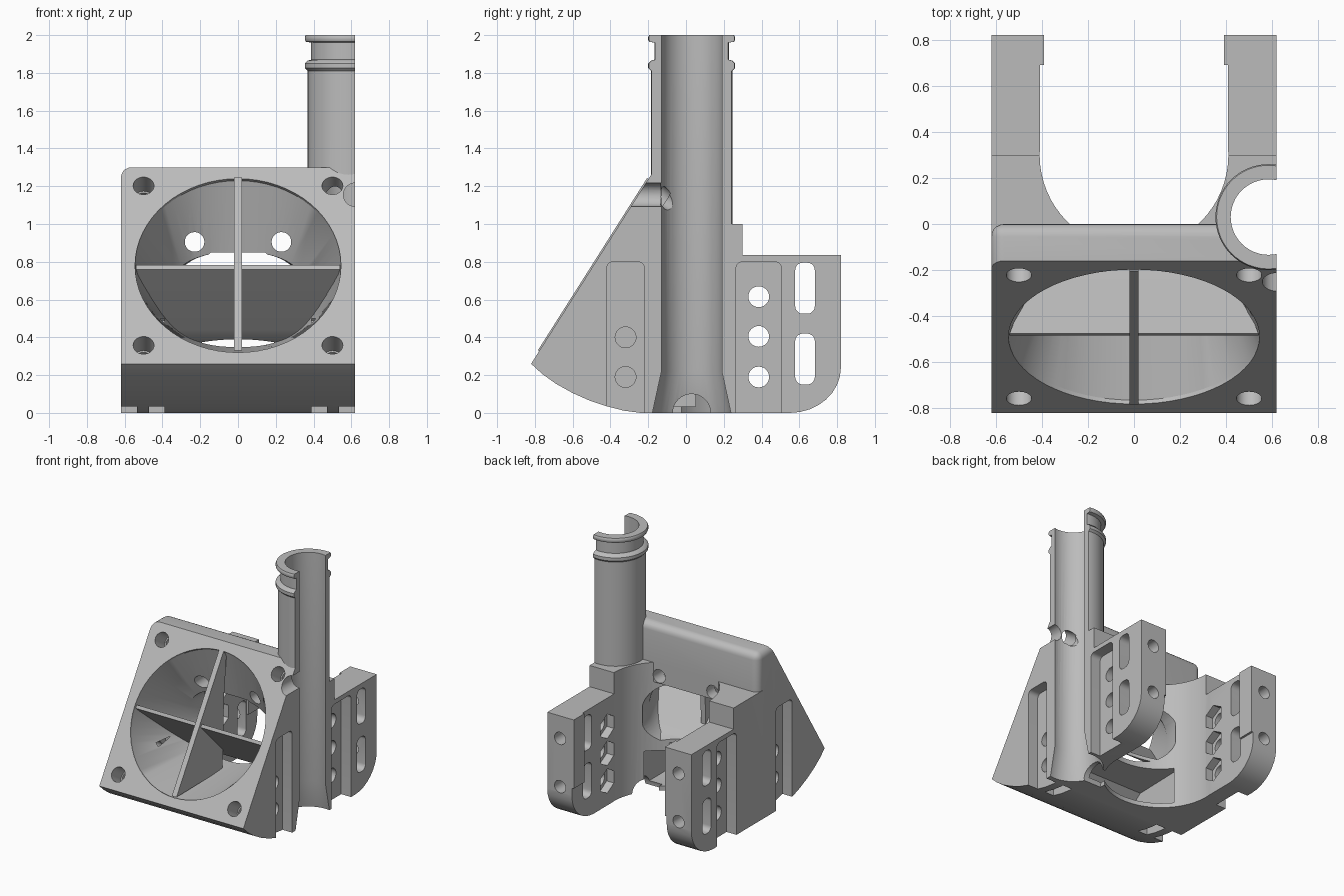
import bpy, bmesh, math
from mathutils import Matrix, Vector

cube = bpy.data.objects.get("Cube")
if cube:
    bpy.data.objects.remove(cube, do_unlink=True)

grey = bpy.data.materials.new("plastic_grey")
grey.use_nodes = True
grey.diffuse_color = (0.5, 0.5, 0.5, 1)
grey.node_tree.nodes["Principled BSDF"].inputs["Base Color"].default_value = (0.5, 0.5, 0.5, 1)

W = 0.62                       # half width
BORE = (0.584, 0.03)           # tube axis
SLOT = (0.0, 0.3, 0.41)        # round bay between the arms: x, y, radius

# Frame of the sloped fan face
tan = Vector((0, 0.66, 1.04)).normalized()
nrm = Vector((1, 0, 0)).cross(tan)
FACE = Matrix.Translation((0, -0.49, 0.78)) @ Matrix(
    ((1, 0, 0), tan, nrm)).transposed().to_4x4()


def loft(name, rings, matrix=None):
    """Closed solid through rings with equal point counts."""
    bm = bmesh.new()
    loops = [[bm.verts.new(p) for p in ring] for ring in rings]
    n = len(loops[0])
    for a, b in zip(loops, loops[1:]):
        for i in range(n):
            bm.faces.new((a[i], a[(i + 1) % n], b[(i + 1) % n], b[i]))
    bm.faces.new(loops[0])
    bm.faces.new(loops[-1])
    if matrix:
        bm.transform(matrix)
    bmesh.ops.recalc_face_normals(bm, faces=bm.faces)
    me = bpy.data.meshes.new(name)
    bm.to_mesh(me)
    bm.free()
    me.materials.append(grey)
    ob = bpy.data.objects.new(name, me)
    bpy.context.collection.objects.link(ob)
    return ob


def prism(name, pts, axis, a, b, matrix=None):
    """Extrude a 2D outline along an axis from a to b."""
    put = {"x": lambda u, v, w: (w, u, v),
           "y": lambda u, v, w: (u, w, v),
           "z": lambda u, v, w: (u, v, w)}[axis]
    return loft(name, [[put(u, v, w) for u, v in pts] for w in (a, b)], matrix)


def circle(cu, cv, r, n=32, turn=0.0):
    return [(cu + r * math.cos(turn + math.tau * i / n),
             cv + r * math.sin(turn + math.tau * i / n)) for i in range(n)]


def rounded(u0, u1, v0, v1, r, n=5):
    pts = []
    corners = ((u1 - r, v1 - r), (u0 + r, v1 - r), (u0 + r, v0 + r), (u1 - r, v0 + r))
    for k, (cu, cv) in enumerate(corners):
        for i in range(n + 1):
            t = math.pi / 2 * (k + i / n)
            pts.append((cu + r * math.cos(t), cv + r * math.sin(t)))
    return pts


def box(name, x0, x1, y0, y1, z0, z1):
    return prism(name, [(x0, y0), (x1, y0), (x1, y1), (x0, y1)], "z", z0, z1)


def boolean(target, other, op="DIFFERENCE"):
    mod = target.modifiers.new("cut", "BOOLEAN")
    mod.operation, mod.solver, mod.object = op, "EXACT", other
    dg = bpy.context.evaluated_depsgraph_get()
    me = bpy.data.meshes.new_from_object(target.evaluated_get(dg))
    target.modifiers.clear()
    target.data = me
    bpy.data.objects.remove(other, do_unlink=True)


def cut(target, *args):
    boolean(target, prism("cutter", *args))


# Wedge-shaped duct body with rounded top and rear edges (trimmed at +x last)
body = prism("duct_body", [(-0.82, 0.26), (-0.16, 1.3), (0, 1.3), (0, 0), (-0.24, 0),
                           (-0.33, 0.012), (-0.42, 0.035), (-0.51, 0.065), (-0.6, 0.105),
                           (-0.69, 0.155), (-0.76, 0.205)], "x", -W, W + 0.03)
bm = bmesh.new()
bm.from_mesh(body.data)


def soft(e):
    p, q = (v.co for v in e.verts)
    top, back, side = min(p.z, q.z) > 1.29, min(p.y, q.y) > -0.01, max(p.x, q.x) < -0.61
    return (top and (back or side)) or (back and side)


bmesh.ops.bevel(bm, geom=[e for e in bm.edges if soft(e)], offset=0.055,
                segments=5, profile=0.5, affect="EDGES")
bm.to_mesh(body.data)
bm.free()

# Round bay under the rear wall
cut(body, circle(*SLOT, 64), "z", -0.1, 0.85)

# Rear arms
arm_side = [(-0.1, 0)]
arm_side += [(0.55 + 0.27 * math.sin(t), 0.24 - 0.24 * math.cos(t))
             for t in (math.pi / 2 * i / 8 for i in range(9))]
arm_side += [(0.82, 0.835), (0.3, 0.835), (0.3, 1.0), (-0.1, 1.0)]
for s, outer in ((-1, -W), (1, W + 0.05)):
    arm = prism("arm", arm_side, "x", s * 0.2, outer)
    cut(arm, circle(*SLOT, 64), "z", -0.1, 1.1)
    boolean(arm, box("cutter", -0.408, 0.408, 0.3, 1, -0.1, 1.1))
    boolean(arm, box("lip", *sorted((s * 0.392, s * 0.45)), 0.69, 0.82, 0.3, 0.835), "UNION")
    boolean(body, arm, "UNION")

# Cable tube with two collars
tube_profile = ((0.215, 0.05), (0.215, 1.81), (0.23, 1.825), (0.23, 1.85), (0.215, 1.865),
                (0.197, 1.87), (0.197, 1.96), (0.225, 1.965), (0.23, 1.975),
                (0.23, 1.99), (0.225, 2.0))
boolean(body, loft("tube", [[(u, v, z) for u, v in circle(*BORE, r, 64)]
                            for r, z in tube_profile]), "UNION")

# Tube bore with flared foot, cable outlet and wire hole
cut(body, circle(*BORE, 0.164, 48), "z", -0.1, 2.1)
boolean(body, loft("cutter", [[(u, v, z) for u, v in circle(*BORE, r, 48)]
                              for r, z in ((0.222, -0.05), (0.164, 0.22))]))
cut(body, circle(0.03, 0, 0.1), "x", 0.25, 0.55)
cut(body, circle(W, 1.155, 0.062), "y", -0.5, 0.0)


# Air passage: round fan opening blending into the bay
def outlet(y, w):
    ring = []
    for c, s in circle(0, 0, 1, 64):
        ring.append((math.copysign(abs(c) ** 0.8, c) * w, y,
                     0.6 + math.copysign(abs(s) ** 0.8, s) * 0.25))
    return ring


mouth = [[FACE @ Vector((u, v, d)) for u, v in circle(0, 0, 0.545, 64)] for d in (0.06, -0.02)]
boolean(body, loft("cutter", mouth + [outlet(-0.08, 0.37), outlet(0.06, 0.34)]))

# Lower cavity under the duct floor, open to the bay
cut(body, [(-0.42, 0.26), (-0.36, 0.305), (0.05, 0.315), (0.05, 0.035), (-0.24, 0.035),
           (-0.36, 0.06), (-0.42, 0.1)], "x", -0.36, 0.36)

# Fan screw holes, each with a wider rim
for x in (-0.5, 0.5):
    for v in (-0.5, 0.5):
        cut(body, circle(x, v, 0.055), "z", -0.14, 0.1, FACE)
        cut(body, circle(x, v, 0.045), "z", -0.2, -0.1, FACE)

for s in (-1, 1):
    # Rear wall holes
    cut(body, circle(s * 0.23, 0.905, 0.052), "y", -0.4, 0.1)
    # Side channels, open at the bottom
    for y0, y1 in ((-0.42, -0.22), (0.265, 0.505)):
        cut(body, rounded(y0, y1, -0.2, 0.8, 0.035), "x", s * 0.535, s * 0.75)
    boolean(body, box("cutter", *sorted((s * 0.39, s * 0.47)), -0.42, -0.22, -0.1, 0.5))
    for z in (0.19, 0.4):
        cut(body, circle(-0.32, z, 0.055), "x", s * 0.45, s * 0.56)
    # Arm bolt holes with hexagonal nut pockets
    for z in (0.19, 0.405, 0.615):
        cut(body, circle(0.385, z, 0.055), "x", s * 0.3, s * 0.6)
        cut(body, circle(0.385, z, 0.095, 6, math.pi / 6), "x", s * 0.36, s * 0.47)
    # Arm slots and the rear holes that meet them
    for z0, z1 in ((0.15, 0.42), (0.525, 0.795)):
        cut(body, rounded(0.578, 0.682, z0, z1, 0.04), "x", s * 0.3, s * 0.75)
        cut(body, circle(s * 0.51, (z0 + z1) / 2, 0.048), "y", 0.63, 0.9)

# Flat outer side through the tube
boolean(body, box("cutter", W, 1, -1, 1, -1, 3))

# Crossed air vanes behind the fan opening
vane_path = ((0.54, -0.485, 0.77), (0.42, -0.17, 0.45), (0.36, -0.12, 0.405), (0.28, -0.03, 0.375))
cross_vane = loft("cross_vane", [[(-w, y, z - 0.012), (w, y, z - 0.012),
                                  (w, y + 0.01, z + 0.012), (-w, y + 0.01, z + 0.012)]
                                 for w, y, z in vane_path])
cut(cross_vane, circle(*SLOT, 64), "z", 0, 0.85)
upright_vane = prism("upright_vane", [(-0.205, 1.245), (-0.785, 0.33), (-0.22, 0.335),
                                      (-0.2, 0.9), (-0.17, 1.2)], "x", -0.02, 0.02)

# Smooth round surfaces, keep edges crisp
for ob in (body, cross_vane, upright_vane):
    bpy.ops.object.select_all(action="DESELECT")
    ob.select_set(True)
    bpy.context.view_layer.objects.active = ob
    bpy.ops.object.shade_smooth_by_angle(angle=math.radians(30))
